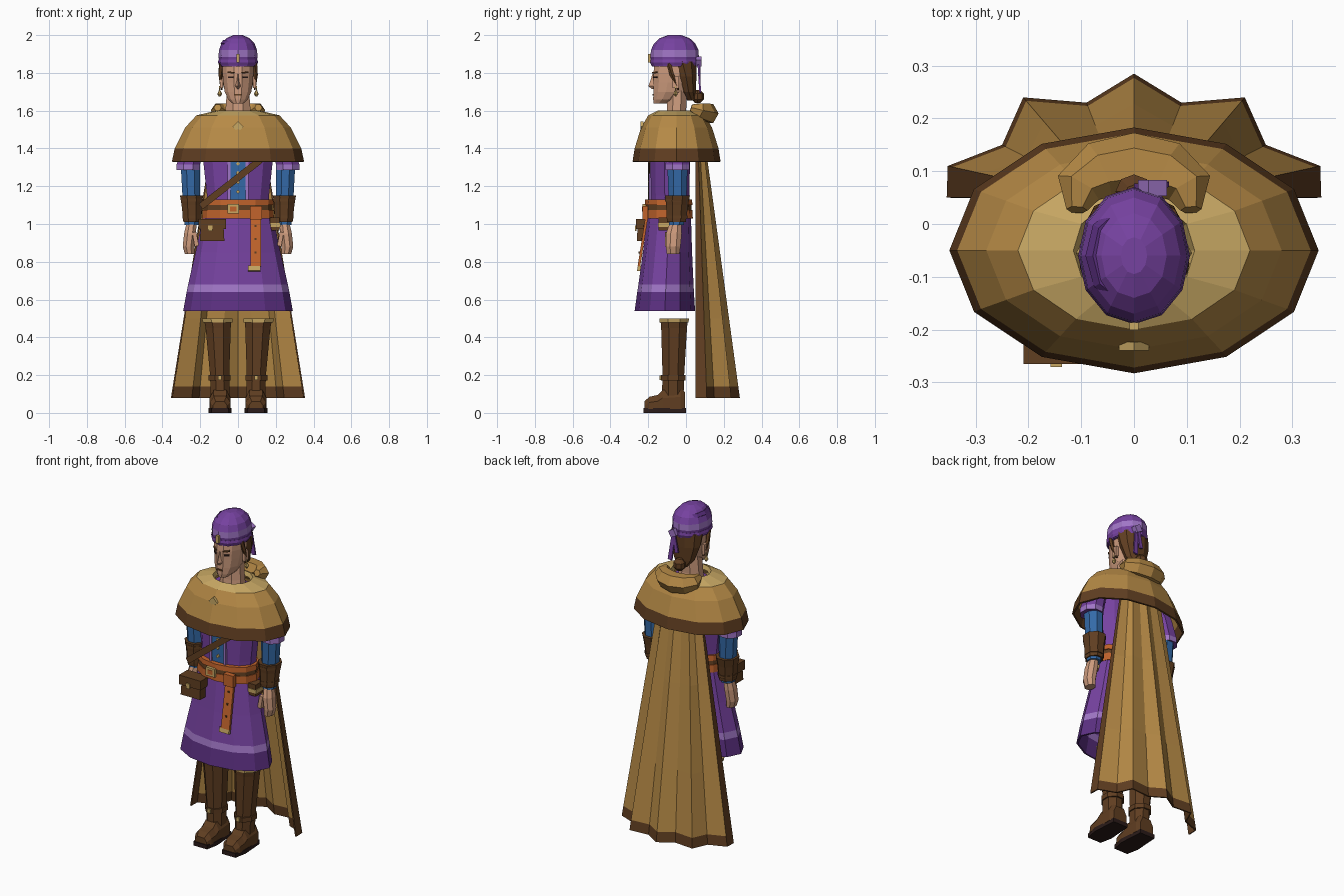
import bpy, bmesh, math
from mathutils import Vector, Matrix

def lin(c):
    return tuple((v / 255 / 12.92) if v < 11 else ((v / 255 + 0.055) / 1.055) ** 2.4 for v in c) + (1,)

COL = dict(tan=(182, 138, 70), brown=(96, 62, 33), purple=(118, 66, 160), lilac=(160, 118, 198),
           deep_purple=(92, 48, 130), blue=(52, 106, 168), orange=(194, 100, 44),
           skin=(205, 155, 125), gold=(200, 168, 100), near_black=(42, 27, 25))
NAMES = list(COL)
MATS = {}
for k, c in COL.items():
    MATS[k] = bpy.data.materials.new(k)
    MATS[k].diffuse_color = lin(c)

def make(name, verts, faces, mat, rule=None, thick=0):
    me = bpy.data.meshes.new(name)
    me.from_pydata(verts, [], faces)
    if rule:
        for k in NAMES:
            me.materials.append(MATS[k])
        for p in me.polygons:
            p.material_index = NAMES.index(rule(p.center) or mat)
    else:
        me.materials.append(MATS[mat])
    if not thick:
        bm = bmesh.new(); bm.from_mesh(me)
        bmesh.ops.recalc_face_normals(bm, faces=bm.faces)
        bm.to_mesh(me); bm.free()
    ob = bpy.data.objects.new(name, me)
    bpy.context.collection.objects.link(ob)
    if thick:
        m = ob.modifiers.new("thickness", 'SOLIDIFY')
        m.thickness = thick; m.offset = -1
    return ob

def loft(name, rings, mat, rule=None, cap=True, closed=True, thick=0):
    n = len(rings[0])
    verts = [tuple(p) for r in rings for p in r]
    faces = []
    for j in range(len(rings) - 1):
        for i in range(n if closed else n - 1):
            k = (i + 1) % n
            faces.append((j*n + i, j*n + k, j*n + n + k, j*n + n + i))
    if cap:
        faces += [tuple(reversed(range(n))), tuple(range((len(rings) - 1)*n, len(rings)*n))]
    return make(name, verts, faces, mat, rule, thick)

def stack(name, rows, mat, n=12, rot=0, **kw):
    """Horizontal ellipses: rows of (z, cx, cy, rx, ry)."""
    a0 = math.radians(rot)
    return loft(name, [[(cx + rx*math.cos(a0 + 2*math.pi*i/n), cy + ry*math.sin(a0 + 2*math.pi*i/n), z)
                        for i in range(n)] for z, cx, cy, rx, ry in rows], mat, **kw)

def tube(name, pts, radii, mat, n=6):
    pts = [Vector(p) for p in pts]
    rings = []
    for i, p in enumerate(pts):
        t = (pts[min(i+1, len(pts)-1)] - pts[max(i-1, 0)]).normalized()
        u = t.cross(Vector((0, 0, 1)))
        u = u.normalized() if u.length > 0.01 else Vector((1, 0, 0))
        v = u.cross(t)
        rings.append([p + radii[i]*(u*math.cos(2*math.pi*k/n) + v*math.sin(2*math.pi*k/n)) for k in range(n)])
    return loft(name, rings, mat)

def box(name, c, size, mat, rot=(0, 0, 0), taper=1.0):
    """Box with its top scaled by taper."""
    q = [(-.5, -.5), (.5, -.5), (.5, .5), (-.5, .5)]
    ob = loft(name, [[(x*size[0]*f, y*size[1]*f, z*size[2]) for x, y in q] for z, f in ((-.5, 1), (.5, taper))], mat)
    R = Matrix.LocRotScale(Vector(c), Matrix.Rotation(math.radians(rot[2]), 3, 'Z') @
                           Matrix.Rotation(math.radians(rot[1]), 3, 'Y') @
                           Matrix.Rotation(math.radians(rot[0]), 3, 'X'), None)
    ob.data.transform(R)
    return ob

# shoulder cape with brown hem and pale collar, clasp
stack("shoulder_cape", [(1.33, 0, -.05, .35, .233), (1.40, 0, -.05, .335, .222), (1.51, 0, -.05, .28, .188),
      (1.575, 0, -.05, .22, .15), (1.60, 0, -.05, .115, .1), (1.575, 0, -.05, .105, .09)], "tan", cap=False, thick=.01,
      rule=lambda c: "brown" if c.z < 1.4 else "gold" if c.z > 1.58 else None)
box("cape_clasp", (0, -.232, 1.515), (.04, .016, .04), "gold", (0, 45, 0))

# lowered hood roll behind the neck
arc = [math.radians(a) for a in (-15, 20, 55, 90, 125, 160, 195)]
tube("hood", [(.112*math.cos(a), .045 + .07*math.sin(a), 1.61 - .025*math.sin(a)) for a in arc],
     [.02, .045, .055, .058, .055, .045, .02], "tan")

# long back cloak with pleated hem
half = [(.355, .05), (.353, .11), (.25, .15), (.21, .24), (.09, .23)]
hem = half + [(0, .285)] + [(-x, y) for x, y in reversed(half)]
rows = []
for z in (.08, .14, .5, 1.0, 1.46):
    t = (z - .08) / 1.38
    rows.append([(x*(1 - .62*t), .05 + (y - .05)*(1 - .8*t), z) for x, y in hem])
cloak = loft("cloak", rows, "tan", cap=False, closed=False, thick=.008,
             rule=lambda c: "brown" if c.z < .14 or abs(c.x) > .352*(1 - .62*(c.z - .08)/1.38) else None)

# torso with blue front panel
stack("torso", [(1.04, 0, -.085, .165, .105), (1.15, 0, -.085, .17, .106), (1.33, 0, -.085, .19, .11),
      (1.48, 0, -.07, .2, .1), (1.56, 0, -.055, .11, .075)], "purple", rot=15,
      rule=lambda c: "blue" if abs(c.x) < .02 and c.y < -.1 and c.z < 1.5 else None)
for s in (-1, 1):
    box("panel_trim", (s*.048, -.191, 1.24), (.014, .01, .24), "lilac")
for z in (1.17, 1.22, 1.27, 1.32):
    box("button", (0, -.192, z), (.015, .012, .015), "gold", (0, 45, 0))
box("chest_strap", (-.04, -.196, 1.215), (.40, .012, .036), "brown", (0, -38, 0))

# skirt with striped hem
stack("skirt", [(.54, 0, -.112, .29, .16), (.64, 0, -.108, .272, .15), (.68, 0, -.106, .264, .146),
      (.85, 0, -.098, .225, .13), (1.08, 0, -.087, .178, .112)], "purple", cap=False, thick=.01,
      rule=lambda c: "deep_purple" if c.z < .64 else "lilac" if c.z < .68 else None)

# belt, buckle, hanging strap
for n, z0, z1, g, m in (("belt_lower", 1.03, 1.075, .006, "orange"), ("belt_middle", 1.075, 1.1, 0, "brown"),
                        ("belt_upper", 1.1, 1.13, .004, "orange")):
    stack(n, [(z0, 0, -.092, .184 + g, .122 + g), (z1, 0, -.092, .182 + g, .12 + g)], m)
box("buckle", (-.025, -.222, 1.08), (.06, .018, .05), "gold")
box("buckle_core", (-.025, -.23, 1.08), (.035, .006, .025), "orange")
box("strap_loop", (.095, -.215, 1.06), (.065, .03, .07), "orange")
box("hanging_strap", (.093, -.228, .91), (.056, .014, .27), "orange", (-9, 0, 0))
box("strap_tip", (.086, -.248, .765), (.064, .018, .028), "gold", (-9, 0, 0))
for z in (.85, .92, .99):
    box("strap_stud", (.093, -.236 + (z - .91)*.16, z), (.01, .01, .01), "brown")

# pouches
box("pouch", (-.137, -.222, .965), (.13, .075, .11), "brown", taper=.9)
box("pouch_flap", (-.137, -.224, 1.0), (.145, .082, .055), "brown")
box("pouch_clasp", (-.147, -.266, .978), (.022, .01, .03), "gold")
box("small_pouch", (.195, -.11, 1.0), (.05, .07, .07), "brown")
box("small_pouch_trim", (.198, -.11, .995), (.052, .076, .022), "gold")

for s in (-1, 1):
    # arm, sleeve, bracer, hand
    stack("sleeve", [(1.285, s*.265, -.045, .065, .068), (1.315, s*.263, -.045, .067, .068),
          (1.42, s*.235, -.045, .06, .062), (1.52, s*.17, -.045, .045, .045)], "purple", n=8, rot=22.5,
          rule=lambda c: "lilac" if 1.286 < c.z < 1.315 else None)
    stack("under_sleeve", [(.995, s*.245, -.05, .04, .042), (1.15, s*.248, -.045, .05, .052),
          (1.31, s*.252, -.045, .055, .058)], "blue", n=8, rot=22.5)
    stack("bracer", [(1.01, s*.243, -.05, .05, .054), (1.03, s*.243, -.05, .052, .056), (1.1, s*.245, -.047, .058, .063),
          (1.15, s*.246, -.045, .066, .071)], "brown", n=8, rot=22.5)
    for z, r in ((1.03, .055), (1.12, .063)):
        stack("bracer_band", [(z, s*.244, -.048, r, r + .005), (z + .015, s*.244, -.048, r, r + .005)], "brown", n=8, rot=22.5)
    stack("hand", [(.84, s*.256, -.068, .027, .036), (.88, s*.262, -.068, .033, .042), (.95, s*.254, -.064, .034, .045),
          (1.01, s*.245, -.055, .028, .032)], "skin", n=8, rot=22.5)
    box("thumb", (s*.225, -.098, .92), (.022, .026, .075), "skin", (0, s*10, 0))

    # boot, cuff, ankle strap, foot, sole
    stack("boot_shaft", [(.09, s*.095, -.07, .054, .062), (.2, s*.097, -.067, .055, .062),
          (.45, s*.105, -.063, .072, .074), (.48, s*.107, -.063, .076, .077)], "brown", n=8, rot=22.5)
    stack("boot_cuff", [(.478, s*.108, -.063, .084, .083), (.5, s*.109, -.063, .088, .085)], "gold", n=8, rot=22.5)
    stack("ankle_strap", [(.172, s*.097, -.067, .063, .071), (.2, s*.097, -.067, .063, .071)], "brown", n=8, rot=22.5)
    box("ankle_buckle", (s*.097, -.135, .186), (.02, .012, .024), "gold")
    loft("foot", [[(s*.095 + x, y, z) for x, z in ((-w, .02), (w, .02), (w, h*.65), (w*.6, h), (-w*.6, h), (-w, h*.65))]
                  for y, w, h in ((-.22, .038, .06), (-.195, .054, .085), (-.15, .056, .095), (-.125, .056, .12),
                                  (-.03, .055, .13), (-.005, .045, .11))], "brown")
    loft("sole", [[(s*.095 + x, y, z) for x, y in ((-.05, 0), (.05, 0), (.06, -.15), (.045, -.225), (-.045, -.225), (-.06, -.15))]
                  for z in (0, .025)], "near_black")

    # face sides: eye, brow, ear, earring
    box("eye", (s*.038, -.163, 1.777), (.03, .006, .01), "near_black", (0, 0, s*36))
    box("brow", (s*.038, -.165, 1.802), (.04, .007, .008), "brown", (0, -s*6, s*36))
    box("ear", (s*.088, -.055, 1.75), (.016, .034, .06), "skin")
    box("earring_hook", (s*.097, -.055, 1.718), (.005, .005, .025), "gold")
    stack("earring", [(1.675, s*.097, -.055, .004, .004), (1.688, s*.097, -.055, .013, .013),
          (1.708, s*.097, -.055, .004, .004)], "gold", n=6)
    tube("hair_lock", [(s*.088, -.09, 1.85), (s*.093, -.075, 1.79), (s*.088, -.04, 1.71)], [.014, .012, .005], "brown", 5)

# neck and head
stack("neck", [(1.54, 0, -.05, .08, .062), (1.6, 0, -.05, .072, .055), (1.75, 0, -.045, .06, .055)], "skin", n=8, rot=22.5)
stack("head", [(1.638, 0, -.135, .03, .038), (1.66, 0, -.108, .054, .068), (1.70, 0, -.082, .073, .094),
      (1.75, 0, -.07, .081, .105), (1.80, 0, -.066, .085, .11), (1.87, 0, -.06, .085, .108)], "skin", rot=15)
loft("nose", [[(-w, y + .03, z), (0, y, z), (w, y + .03, z)] for w, y, z in
     ((.014, -.18, 1.715), (.016, -.2, 1.73), (.01, -.188, 1.76), (.008, -.178, 1.795))], "skin")
box("mouth", (0, -.174, 1.684), (.036, .008, .009), "brown")

# hair and bun
stack("hair", [(1.655, 0, .03, .03, .025), (1.70, 0, .014, .068, .04), (1.78, 0, 0, .093, .058),
      (1.86, 0, -.02, .097, .08)], "brown", n=10)
stack("bun", [(1.64, 0, .062, .016, .014), (1.66, 0, .062, .035, .032), (1.69, 0, .062, .035, .032),
      (1.71, 0, .06, .016, .014)], "brown", n=8)

# head wrap: bands, dome, fold, knot, jewel
stack("head_wrap", [(1.835, 0, -.06, .097, .12), (1.885, 0, -.06, .103, .128), (1.92, 0, -.06, .101, .126),
      (1.955, 0, -.06, .088, .11), (1.983, 0, -.06, .062, .08), (2.0, 0, -.06, .025, .035)], "purple",
      rule=lambda c: "lilac" if 1.885 < c.z < 1.92 else None)
stack("wrap_lower_roll", [(1.84, 0, -.06, .1, .124), (1.855, 0, -.06, .106, .13), (1.87, 0, -.06, .103, .127)], "purple")
tube("wrap_fold", [(-.025, .025, 1.955), (-.062, -.01, 1.955), (-.072, -.06, 1.955), (-.06, -.11, 1.955), (-.02, -.15, 1.955)],
     [.012, .018, .02, .018, .01], "deep_purple", 5)
box("wrap_knot", (.035, .068, 1.86), (.04, .03, .04), "lilac", (0, 30, 0))
box("wrap_tail_long", (.045, .07, 1.775), (.026, .01, .16), "purple", (4, -6, 0), taper=.8)
box("wrap_tail_short", (.02, .072, 1.8), (.022, .01, .11), "purple", (0, 10, 0), taper=.8)
box("wrap_jewel", (0, -.194, 1.877), (.018, .014, .045), "gold")
